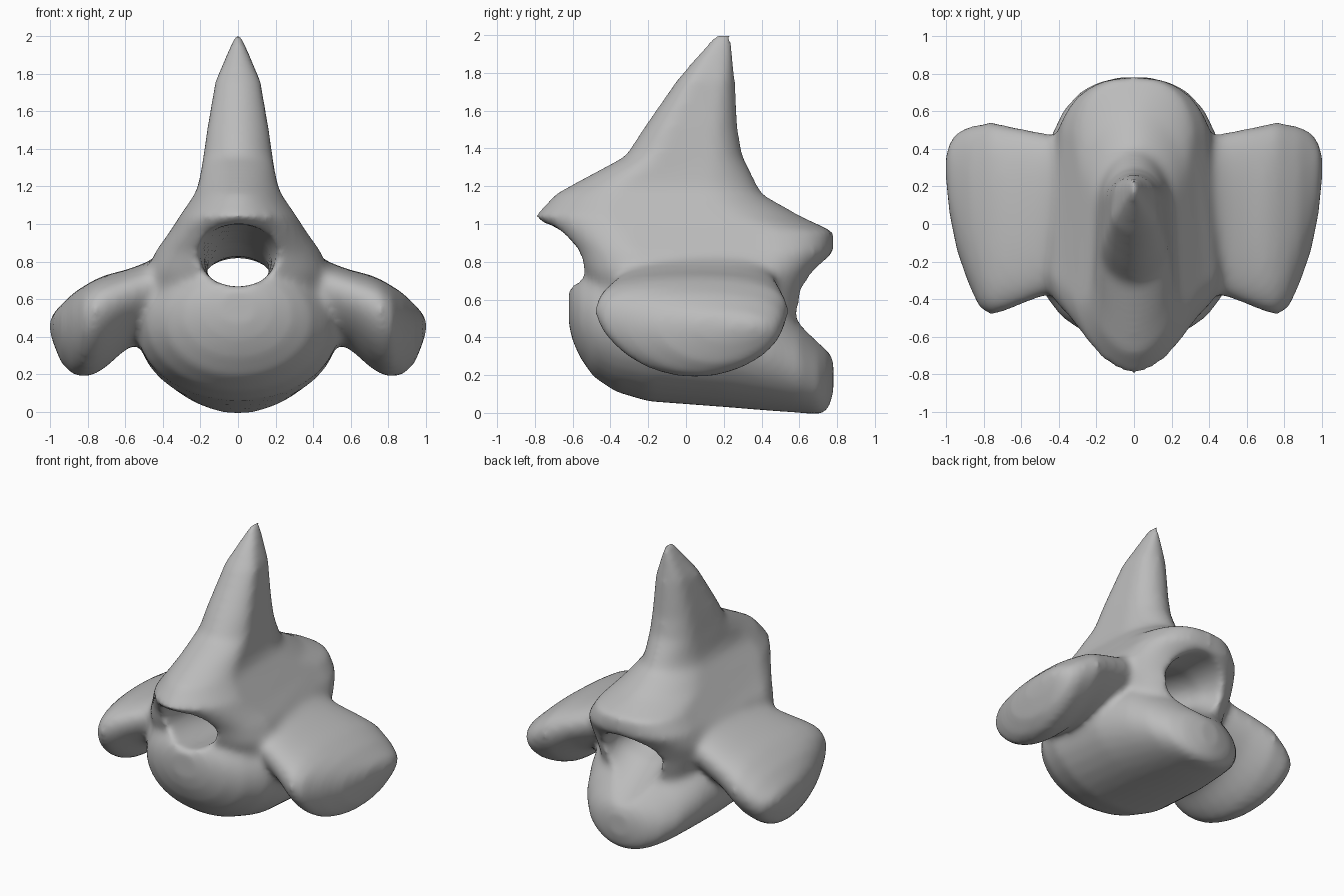
import bpy, math
from mathutils import Vector

cube = bpy.data.objects.get("Cube")
if cube:
    bpy.data.objects.remove(cube)

bone = bpy.data.materials.new("bone_grey")
bone.use_nodes = True
GREY = (0.5, 0.5, 0.5, 1)
bone.diffuse_color = GREY
bone.node_tree.nodes["Principled BSDF"].inputs["Base Color"].default_value = GREY

SIDES = 32


def spow(v, e):
    return math.copysign(abs(v) ** e, v)


def ring(ra, rb):
    """Ellipse outline."""
    for i in range(SIDES):
        t = math.tau * (i + 0.5) / SIDES
        yield ra * math.cos(t), rb * math.sin(t)


def shield(w, front, back, e):
    """Outline with tapered or blunt ends (e) and a slightly narrower back."""
    f_mid = front + 0.32 * (back - front)
    b_mid = front + 0.72 * (back - front)
    for i in range(SIDES):
        t = math.tau * i / SIDES
        c, s = spow(math.cos(t), e), spow(math.sin(t), e)
        if math.sin(t) < -0.001:
            yield w * c, f_mid + (f_mid - front) * s
        else:
            yield 0.88 * w * c, b_mid + (back - b_mid) * s


def loft(verts, faces, rings):
    """Skin a list of rings into one closed tube."""
    base = len(verts)
    for r in rings:
        verts.extend(r)
    for k in range(len(rings) - 1):
        for i in range(SIDES):
            j = (i + 1) % SIDES
            a, b = base + k * SIDES, base + (k + 1) * SIDES
            faces.append((a + i, a + j, b + j, b + i))
    faces.append(tuple(base + i for i in reversed(range(SIDES))))
    faces.append(tuple(base + (len(rings) - 1) * SIDES + i for i in range(SIDES)))


def along_y(stations):
    """Stations: y, half width, low z, high z."""
    return [[Vector((a, y, (lo + hi) / 2 + b)) for a, b in ring(w, (hi - lo) / 2)]
            for y, w, lo, hi in stations]


def along_z(stations):
    """Stations: z, front y, back y, half width; blunt below, pointed above."""
    return [[Vector((a, b, z))
             for a, b in shield(w, front, back, 0.8 if z < 1 else 1.1)]
            for z, front, back, w in stations]


def along_x(stations, side):
    """Stations: x, centre y, half depth, low z, high z; ends curl upward."""
    return [[Vector((side * x, yc + a, (lo + hi) / 2 + b + 0.35 * a * a))
             for a, b in ring(r, (hi - lo) / 2)]
            for x, yc, r, lo, hi in stations]


def make(name, lofts):
    verts, faces = [], []
    for rings in lofts:
        loft(verts, faces, rings)
    me = bpy.data.meshes.new(name)
    me.from_pydata(verts, [], faces)
    me.materials.append(bone)
    ob = bpy.data.objects.new(name, me)
    bpy.context.collection.objects.link(ob)
    bpy.context.view_layer.objects.active = ob
    ob.select_set(True)
    bpy.ops.object.mode_set(mode='EDIT')
    bpy.ops.mesh.select_all(action='SELECT')
    bpy.ops.mesh.normals_make_consistent(inside=False)
    bpy.ops.object.mode_set(mode='OBJECT')
    ob.select_set(False)
    return ob


# Rounded body at the bottom, closing to a narrow rear tip
body = along_y([
    (-0.62, 0.10, 0.46, 0.65), (-0.60, 0.19, 0.38, 0.70), (-0.56, 0.29, 0.29, 0.74),
    (-0.49, 0.39, 0.19, 0.78), (-0.37, 0.48, 0.11, 0.82), (-0.20, 0.54, 0.06, 0.85),
    (0.20, 0.53, 0.03, 0.82), (0.45, 0.45, 0.01, 0.66), (0.60, 0.38, 0.0, 0.50),
    (0.70, 0.29, -0.01, 0.39), (0.75, 0.20, 0.01, 0.34), (0.78, 0.08, 0.10, 0.28)])

# Arch that narrows upward into the tall spine
arch = along_z([
    (0.40, -0.45, 0.58, 0.42), (0.55, -0.49, 0.63, 0.44), (0.65, -0.52, 0.65, 0.48),
    (0.75, -0.56, 0.70, 0.49), (0.85, -0.60, 0.78, 0.45), (0.96, -0.69, 0.78, 0.37),
    (1.04, -0.80, 0.61, 0.32), (1.16, -0.69, 0.40, 0.235), (1.22, -0.58, 0.37, 0.215),
    (1.36, -0.32, 0.30, 0.19), (1.50, -0.23, 0.275, 0.17), (1.76, -0.05, 0.26, 0.125),
    (2.01, 0.16, 0.24, 0.015)])

# Drooping wing on each side
wing = [
    (0.30, 0.05, 0.40, 0.45, 0.90), (0.50, 0.05, 0.44, 0.38, 0.79),
    (0.60, 0.04, 0.47, 0.33, 0.755), (0.70, 0.03, 0.50, 0.24, 0.73),
    (0.76, 0.03, 0.515, 0.20, 0.705), (0.82, 0.04, 0.49, 0.185, 0.67),
    (0.88, 0.10, 0.42, 0.20, 0.63), (0.94, 0.17, 0.32, 0.26, 0.57),
    (0.98, 0.24, 0.20, 0.36, 0.53), (1.0, 0.30, 0.08, 0.42, 0.49)]

# Canal running from front to back
canal = along_y([
    (-0.95, 0.23, 0.69, 1.00), (-0.60, 0.21, 0.67, 1.00), (-0.25, 0.18, 0.645, 0.96),
    (0.15, 0.165, 0.62, 0.90), (0.45, 0.19, 0.53, 0.83), (0.70, 0.25, 0.36, 0.82),
    (0.95, 0.29, 0.18, 0.82)])

vertebra = make("vertebra", [body, arch, along_x(wing, 1), along_x(wing, -1)])
cutter = make("canal_cutter", [canal])
cutter.hide_render = True


def remesh(name):
    m = vertebra.modifiers.new(name, 'REMESH')
    m.mode = 'VOXEL'
    m.voxel_size = 0.02


# Fuse the parts, cut the canal, then soften the joins
remesh("fuse")
cut = vertebra.modifiers.new("cut", 'BOOLEAN')
cut.operation = 'DIFFERENCE'
cut.object = cutter
remesh("refine")
soft = vertebra.modifiers.new("soften", 'SMOOTH')
soft.factor = 0.5
soft.iterations = 14

bpy.context.view_layer.objects.active = vertebra
vertebra.select_set(True)
for name in [m.name for m in vertebra.modifiers]:
    bpy.ops.object.modifier_apply(modifier=name)
bpy.data.objects.remove(cutter)
bpy.ops.object.shade_smooth()
